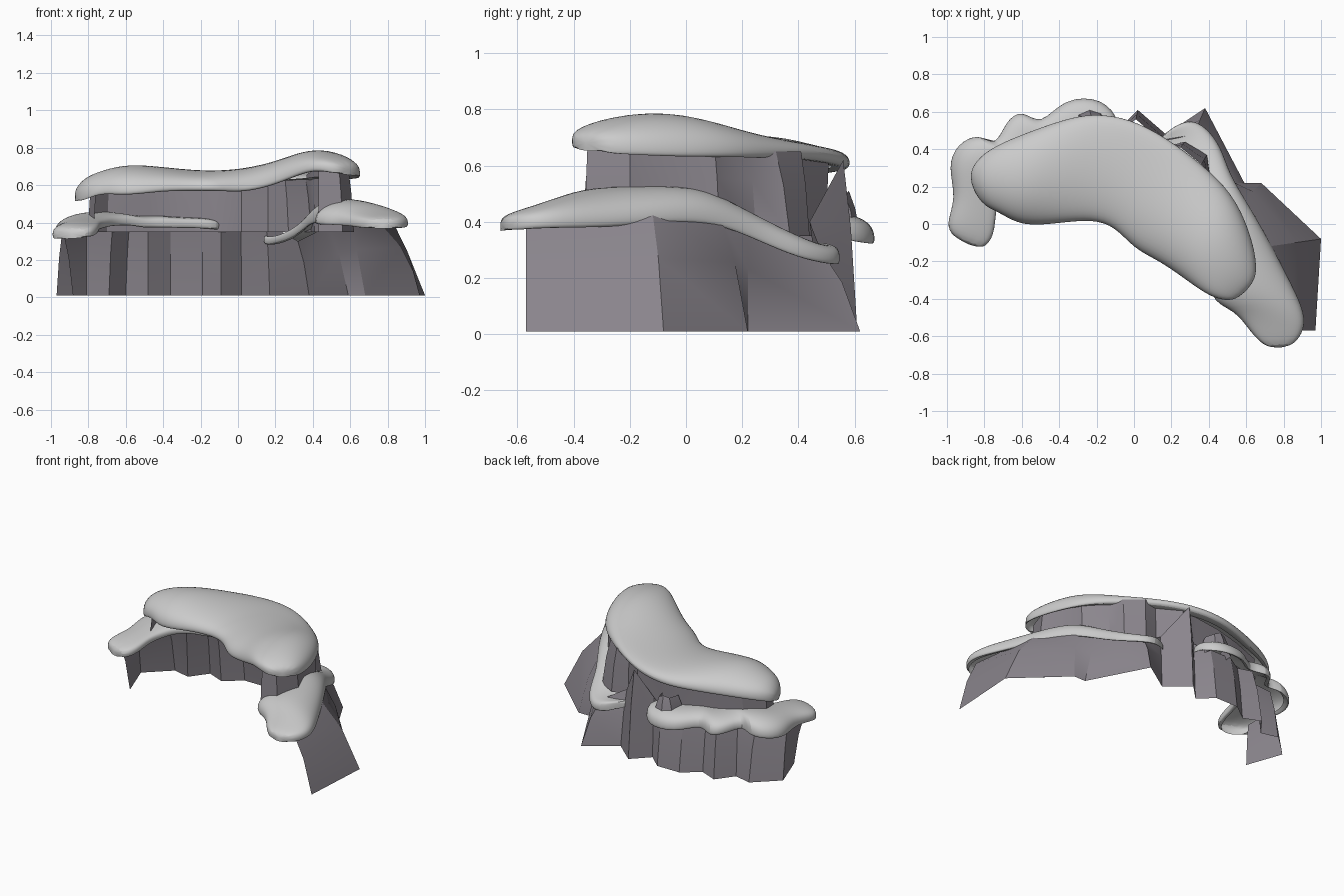
import bpy, bmesh, math
from mathutils import Vector

rock = bpy.data.materials.new("rock")
rock.diffuse_color = (0.26, 0.24, 0.27, 1)


def finish(bm, name, angle, mat=None, levels=0):
    bmesh.ops.recalc_face_normals(bm, faces=bm.faces)
    me = bpy.data.meshes.new(name)
    bm.to_mesh(me)
    bm.free()
    ob = bpy.data.objects.new(name, me)
    bpy.context.collection.objects.link(ob)
    if mat:
        me.materials.append(mat)
    if levels:
        mod = ob.modifiers.new("soften", 'SUBSURF')
        mod.levels = mod.render_levels = levels
    bpy.ops.object.select_all(action='DESELECT')
    ob.select_set(True)
    bpy.context.view_layer.objects.active = ob
    bpy.ops.object.shade_smooth_by_angle(angle=math.radians(angle))
    return ob


def bridge(bm, rows):
    for a, b in zip(rows, rows[1:]):
        for i in range(len(a) - 1):
            bm.faces.new((a[i], a[i + 1], b[i + 1], b[i]))


def slab(name, stations, thick):
    """Draped shell with a rolled lip, lofted through (outer xyz, inner xyz, crown z)."""
    # (position across, share of crown height, share of thickness downwards)
    section = [(.12, .2, .9), (.02, 0, 1), (0, 0, .3), (.05, .4, 0), (.25, .85, 0), (.5, 1, 0),
               (.75, .85, 0), (.95, .4, 0), (1, 0, .3), (.98, 0, 1), (.88, .2, .9)]
    bm = bmesh.new()
    rings = []
    for s in stations:
        o, i = Vector(s[:3]), Vector(s[3:6])
        ring = []
        for t, c, d in section:
            p = o.lerp(i, t)
            p.z += (s[6] - p.z) * c - thick * d
            ring.append(bm.verts.new(p))
        rings.append(ring)
    bridge(bm, rings)
    # close both ends of the loft
    bm.faces.new(rings[0])
    bm.faces.new(rings[-1][::-1])
    return finish(bm, name, 60, levels=2)


def cliff(name, columns, z0):
    """Open rock sheet: each column is base x, y then top x, y, z."""
    bm = bmesh.new()
    rows = []
    for f in (0, .6, 1):
        row = []
        for bx, by, tx, ty, tz in columns:
            g = f * f * .6 + f * .4
            row.append(bm.verts.new((bx + (tx - bx) * g, by + (ty - by) * g, z0 + (tz - z0) * f)))
        rows.append(row)
    bridge(bm, rows)
    return finish(bm, name, 25, rock)


# Lower cliff wall
cliff("lower_cliff", [
    (-.88, .06, -.93, .02, .34), (-.97, .31, -.94, .22, .35), (-.81, .46, -.81, .38, .38),
    (-.69, .43, -.67, .38, .39), (-.60, .55, -.58, .48, .40), (-.48, .50, -.48, .45, .40),
    (-.36, .59, -.36, .53, .39), (-.19, .59, -.19, .53, .39), (-.09, .50, -.09, .48, .42),
    (.02, .61, .01, .56, .62), (.17, .48, .15, .44, .40), (.38, .62, .32, .48, .30),
    (.59, .22, .48, .22, .38), (.68, .22, .58, .12, .42), (1.0, -.08, .72, -.12, .44),
    (.97, -.57, .83, -.57, .40)], .01)

# Upper cliff wall
cliff("upper_cliff", [
    (-.77, .12, -.76, .14, .55), (-.80, .24, -.79, .25, .56), (-.70, .36, -.69, .37, .58),
    (-.48, .42, -.48, .43, .60), (-.30, .48, -.29, .48, .60), (-.12, .46, -.12, .48, .62),
    (.02, .50, .02, .51, .65), (.16, .41, .16, .40, .66), (.27, .44, .25, .41, .65),
    (.39, .37, .36, .32, .65), (.41, .25, .40, .22, .68), (.53, .12, .52, .10, .69),
    (.55, -.05, .54, -.05, .69), (.62, -.20, .59, -.20, .69), (.56, -.36, .54, -.35, .69),
    (.43, -.37, .43, -.34, .69)], .35)

# Small outcrop on the back
cliff("back_outcrop", [
    (-.32, .48, -.29, .50, .50), (-.31, .59, -.27, .57, .50), (-.24, .62, -.23, .58, .51),
    (-.17, .60, -.19, .57, .49), (-.14, .48, -.17, .50, .49)], .36)

# Upper cap
slab("upper_cap", [
    (-.88, .26, .56, -.86, .18, .55, .57), (-.85, .34, .58, -.80, .09, .57, .64),
    (-.75, .42, .60, -.72, .06, .60, .68), (-.58, .49, .61, -.60, -.02, .58, .72),
    (-.39, .56, .62, -.40, .00, .61, .70), (-.22, .60, .63, -.22, .02, .61, .68),
    (-.02, .57, .65, -.10, -.02, .61, .68), (.17, .47, .67, .00, -.14, .60, .70),
    (.36, .33, .67, .13, -.20, .62, .74), (.53, .17, .67, .26, -.29, .67, .80),
    (.62, -.03, .67, .37, -.37, .72, .785), (.66, -.20, .68, .46, -.41, .72, .75),
    (.65, -.31, .69, .55, -.41, .70, .71)], .05)

# Left ledge with a scalloped back edge
slab("left_ledge", [
    (-.97, -.07, .35, -.81, -.15, .36, .37), (-1.01, 0, .36, -.74, -.06, .38, .40),
    (-.95, .14, .37, -.74, .08, .41, .42), (-1.0, .31, .36, -.70, .17, .42, .44),
    (-.95, .43, .37, -.66, .24, .43, .46), (-.83, .49, .39, -.60, .29, .43, .46),
    (-.74, .41, .41, -.55, .32, .43, .45), (-.69, .55, .39, -.50, .34, .42, .44),
    (-.60, .62, .37, -.45, .36, .42, .44), (-.50, .52, .40, -.38, .38, .42, .44),
    (-.38, .68, .36, -.30, .40, .42, .43), (-.16, .68, .36, -.20, .42, .42, .43),
    (-.07, .54, .38, -.10, .44, .41, .41)], .05)

# Right ledge, dropping towards the back
slab("right_ledge", [
    (.85, -.66, .41, .71, -.67, .41, .42), (.92, -.56, .42, .62, -.58, .42, .45),
    (.91, -.45, .42, .54, -.46, .43, .49), (.82, -.27, .42, .38, -.41, .43, .53),
    (.71, -.06, .44, .44, -.18, .44, .53), (.61, .11, .44, .38, .00, .44, .53),
    (.51, .27, .37, .34, .15, .40, .44), (.47, .41, .31, .27, .28, .36, .37),
    (.39, .52, .29, .20, .36, .34, .32), (.29, .57, .29, .15, .42, .33, .32),
    (.17, .49, .32, .13, .45, .34, .33)], .05)
